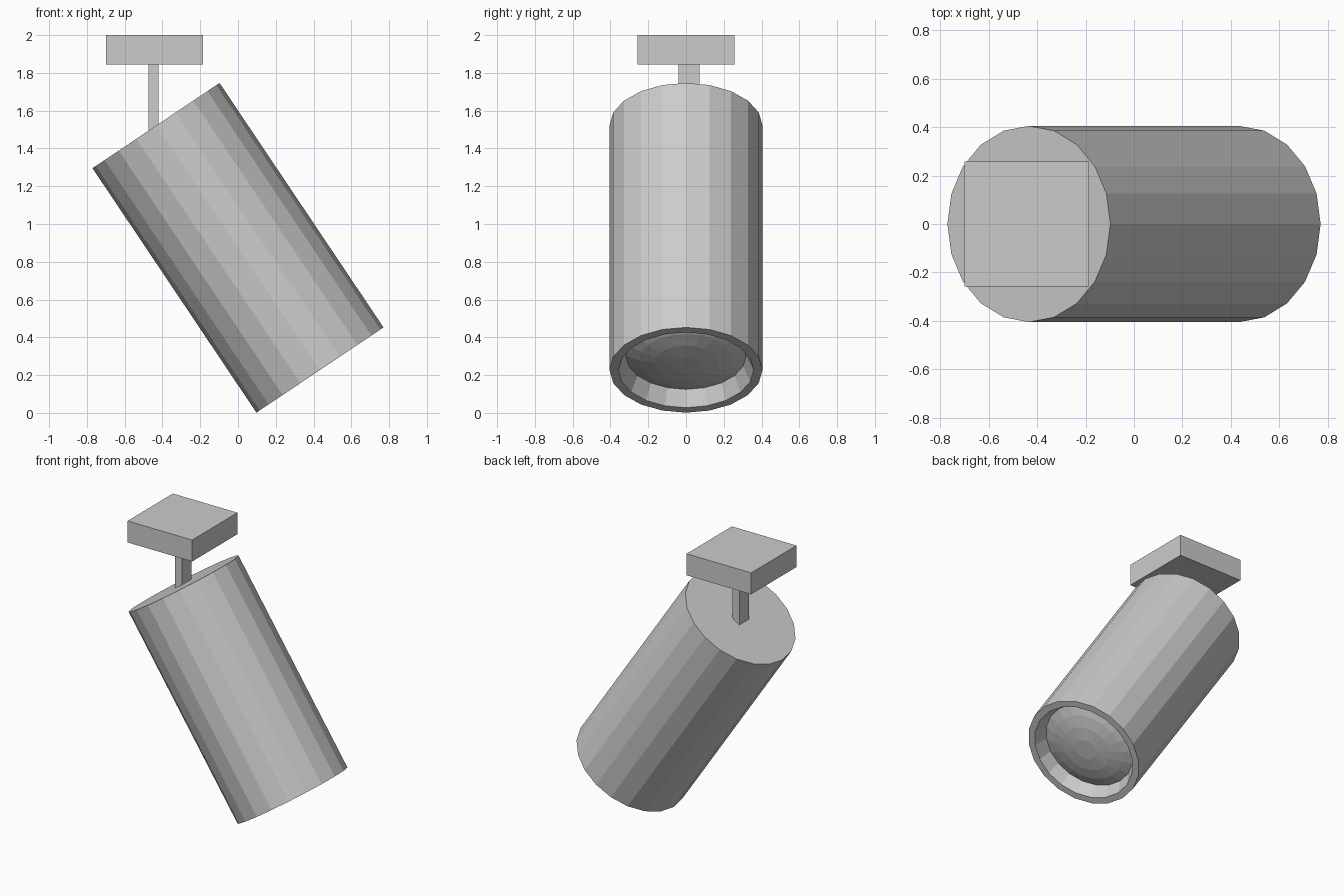
import bpy, bmesh, math
from mathutils import Matrix

if "Cube" in bpy.data.objects:
    bpy.data.objects.remove(bpy.data.objects["Cube"])

SIDES = 20
TILT = -math.atan2(0.868, 1.294)
# lamp frame: origin at the centre of the open end, local z along the housing
FRAME = Matrix.Translation((0.434, 0, 0.227)) @ Matrix.Rotation(TILT, 4, 'Y')


def finish(name, bm):
    bmesh.ops.recalc_face_normals(bm, faces=bm.faces)
    mesh = bpy.data.meshes.new(name)
    bm.to_mesh(mesh)
    bm.free()
    obj = bpy.data.objects.new(name, mesh)
    bpy.context.collection.objects.link(obj)
    return obj


def lathe(name, profile):
    """Revolve (radius, height) points and cap both ends."""
    bm = bmesh.new()
    rings = []
    for r, h in profile:
        angles = [2 * math.pi * i / SIDES for i in range(SIDES)]
        rings.append([bm.verts.new((r * math.cos(a), r * math.sin(a), h)) for a in angles])
    for a, b in zip(rings, rings[1:]):
        for i in range(SIDES):
            j = (i + 1) % SIDES
            bm.faces.new((a[i], a[j], b[j], b[i]))
    bm.faces.new(rings[0])
    bm.faces.new(rings[-1])
    obj = finish(name, bm)
    obj.matrix_world = FRAME
    return obj


def box(name, lo, hi):
    bm = bmesh.new()
    size = [b - a for a, b in zip(lo, hi)]
    mid = [(a + b) / 2 for a, b in zip(lo, hi)]
    bmesh.ops.create_cube(bm, size=1, matrix=Matrix.Translation(mid) @ Matrix.Diagonal((*size, 1)))
    return finish(name, bm)


# Housing with flat rim and tapered recess, closed by the domed lens
lathe("lamp_housing_and_lens", [
    (0.405, 1.558), (0.405, 0), (0.358, 0), (0.318, 0.09),
    (0.25, 0.062), (0.17, 0.042), (0.075, 0.03)])

# Ceiling plate and stem
box("ceiling_plate", (-0.70, -0.258, 1.845), (-0.185, 0.258, 2.0))
box("stem", (-0.475, -0.04, 1.49), (-0.42, 0.072, 1.85))
